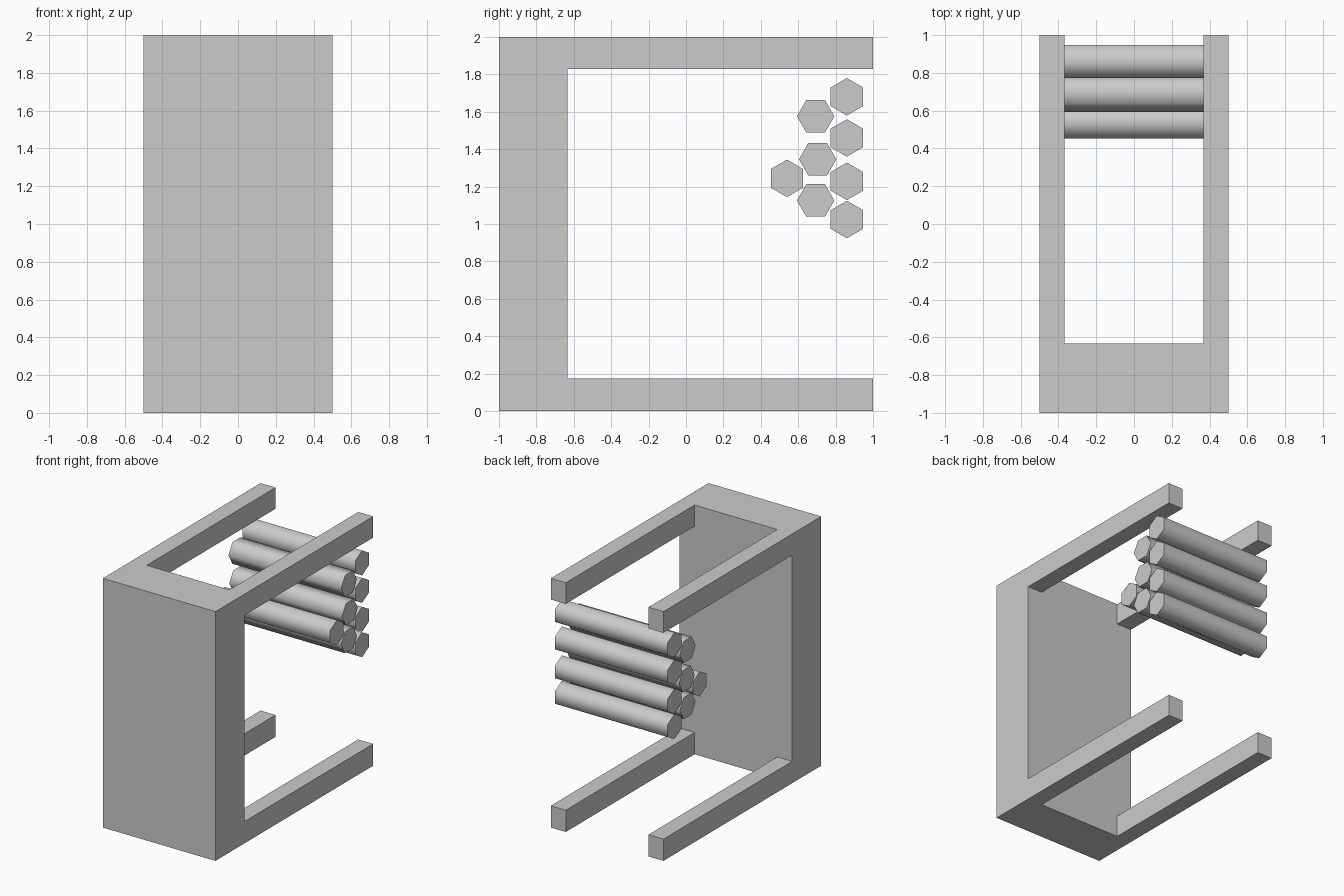
import bpy, bmesh
from math import radians
from mathutils import Matrix, Vector

cube = bpy.data.objects.get("Cube")
if cube:
    bpy.data.objects.remove(cube, do_unlink=True)

grey = bpy.data.materials.new("plain grey")
grey.use_nodes = True
colour = (0.6, 0.6, 0.6, 1)
grey.diffuse_color = colour
grey.node_tree.nodes["Principled BSDF"].inputs["Base Color"].default_value = colour


def make_object(name, bm):
    bmesh.ops.recalc_face_normals(bm, faces=bm.faces)
    mesh = bpy.data.meshes.new(name)
    bm.to_mesh(mesh)
    bm.free()
    mesh.materials.append(grey)
    obj = bpy.data.objects.new(name, mesh)
    bpy.context.collection.objects.link(obj)
    return obj


# Frame: a thick slab whose four back corners are extruded into rails
PANEL_BACK, RAIL_X, RAIL_LOW, RAIL_HIGH = -0.633, 0.367, 0.175, 1.83
bm = bmesh.new()
depth = PANEL_BACK + 1
bmesh.ops.create_cube(bm, size=1, matrix=Matrix.Translation((0, -1 + depth / 2, 1))
                      @ Matrix.Diagonal((1, depth, 2, 1)))
cuts = [((x, 0, 0), (1, 0, 0)) for x in (-RAIL_X, RAIL_X)]
cuts += [((0, 0, z), (0, 0, 1)) for z in (RAIL_LOW, RAIL_HIGH)]
for point, normal in cuts:
    bmesh.ops.bisect_plane(bm, geom=bm.verts[:] + bm.edges[:] + bm.faces[:],
                           plane_co=point, plane_no=normal)
bm.normal_update()


def is_corner(face):
    c = face.calc_center_median()
    return face.normal.y > 0.9 and abs(c.x) > RAIL_X and not RAIL_LOW < c.z < RAIL_HIGH


corners = [f for f in bm.faces if is_corner(f)]
ends = bmesh.ops.extrude_discrete_faces(bm, faces=corners)["faces"]
for face in ends:
    bmesh.ops.translate(bm, verts=face.verts, vec=Vector((0, 1 - PANEL_BACK, 0)))
bmesh.ops.remove_doubles(bm, verts=bm.verts, dist=0.0001)
bmesh.ops.dissolve_limit(bm, angle_limit=radians(1), verts=bm.verts, edges=bm.edges)
make_object("frame", bm)

# Six-sided logs lying across the frame: (y, z, points up)
logs = [(0.86, 1.68, True), (0.86, 1.46, True), (0.86, 1.228, True), (0.86, 1.024, True),
        (0.693, 1.576, False), (0.704, 1.346, False), (0.693, 1.126, False),
        (0.54, 1.244, True)]
for number, (y, z, points_up) in enumerate(logs, 1):
    bm = bmesh.new()
    spin = Matrix.Rotation(radians(0 if points_up else 30), 4, 'X')
    bmesh.ops.create_cone(bm, cap_ends=True, segments=6, radius1=0.1, radius2=0.1, depth=1,
                          matrix=Matrix.Translation((0, y, z)) @ spin
                          @ Matrix.Rotation(radians(90), 4, 'Y'))
    # Turn so a corner points straight up when asked
    top = max(v.co.z for v in bm.verts) - z
    if (top > 0.095) != points_up:
        bmesh.ops.rotate(bm, verts=bm.verts, cent=(0, y, z),
                         matrix=Matrix.Rotation(radians(30), 3, 'X'))
    log = make_object(f"log_{number}", bm)
    bpy.ops.object.select_all(action='DESELECT')
    log.select_set(True)
    bpy.context.view_layer.objects.active = log
    bpy.ops.object.shade_smooth_by_angle(angle=radians(70))
